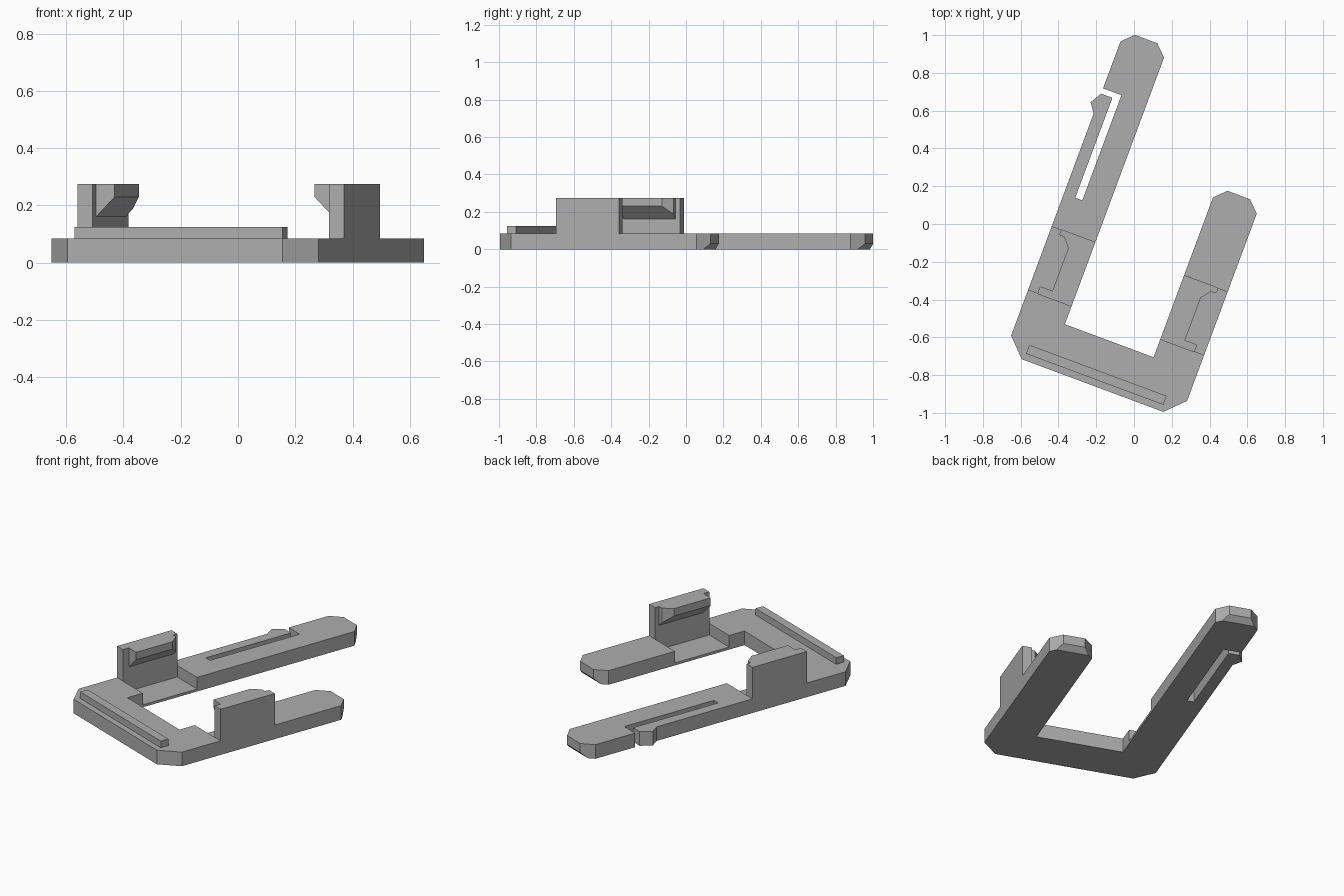
import bpy, bmesh, math
from mathutils import Matrix, Vector

cube = bpy.data.objects.get("Cube")
if cube:
    bpy.data.objects.remove(cube)

# One plain grey for every part
grey = bpy.data.materials.new("plain grey")
grey.use_nodes = True
COLOUR = (0.42, 0.42, 0.42, 1)
grey.diffuse_color = COLOUR
grey.node_tree.nodes["Principled BSDF"].inputs["Base Color"].default_value = COLOUR

TURN = Matrix.Rotation(math.radians(-20.4), 4, 'Z')  # whole bracket is turned
MIRROR_U = 0.093            # centre line between the two arms
THICK, TOP, FLOOR = 0.085, 0.275, 0.015
POCKET = (-0.523, -0.163)   # span of the thin floor along the arms


def finish(name, bm):
    bmesh.ops.dissolve_limit(bm, angle_limit=0.002, verts=bm.verts, edges=bm.edges)
    bmesh.ops.recalc_face_normals(bm, faces=bm.faces)
    bm.transform(TURN)
    mesh = bpy.data.meshes.new(name)
    bm.to_mesh(mesh)
    bm.free()
    mesh.materials.append(grey)
    obj = bpy.data.objects.new(name, mesh)
    bpy.context.collection.objects.link(obj)
    return obj


def loft(loops):
    """Closed solid through matching loops of points."""
    bm = bmesh.new()
    rings = [[bm.verts.new(p) for p in loop] for loop in loops]
    n = len(rings[0])
    bm.faces.new(rings[0])
    bm.faces.new(rings[-1])
    for low, high in zip(rings, rings[1:]):
        for i in range(n):
            j = (i + 1) % n
            bm.faces.new((low[i], low[j], high[j], high[i]))
    return bm


def box(u, v, z):
    return loft([[(u[0], v[0], h), (u[1], v[0], h), (u[1], v[1], h), (u[0], v[1], h)]
                 for h in z])


# Base: two arms, cross bar, and a spring latch cut into the long arm
right_arm = [(0.59, -0.78), (0.59, 0.278), (0.53, 0.337), (0.403, 0.337),
             (0.343, 0.278), (0.343, -0.625)]
long_arm = [(-0.158, -0.625), (-0.158, 0.881), (-0.218, 0.94), (-0.344, 0.94),
            (-0.404, 0.881), (-0.404, 0.616)]
latch = [(-0.30, 0.616), (-0.30, 0.022), (-0.34, 0.022), (-0.34, 0.586),
         (-0.404, 0.586), (-0.44, 0.524), (-0.404, 0.473)]
front = [(-0.404, -0.78), (-0.308, -0.878), (0.492, -0.878)]
outline = front + right_arm + long_arm + latch


def undercut(p):
    """Pull the end edge of each arm back along its corner facets."""
    for end, mid in ((0.94, -0.281), (0.337, 0.4665)):
        if p[1] == end:
            return (p[0] + math.copysign(0.03, p[0] - mid), end - 0.03, 0)
    return (*p, 0)


base = finish("base_frame", loft([[undercut(p) for p in outline],
                                  [(*p, 0.03) for p in outline],
                                  [(*p, THICK) for p in outline]]))

# Thin-floored pockets beside the clip walls
for u in ((-0.6, -0.1), (0.3, 0.8)):
    cutter = finish("pocket_cutter", box(u, POCKET, (FLOOR, 0.4)))
    cutter.hide_render = True
    mod = base.modifiers.new("pocket", 'BOOLEAN')
    mod.operation = 'DIFFERENCE'
    mod.solver = 'EXACT'
    mod.object = cutter
    bpy.context.view_layer.objects.active = base
    bpy.ops.object.modifier_apply(modifier=mod.name)
    bpy.data.objects.remove(cutter)


def mirrored(bm, flip):
    if flip:
        for v in bm.verts:
            v.co.x = 2 * MIRROR_U - v.co.x
    return bm


# Clip walls with inward hooks, a sloped underside and one clipped corner
for side, flip in (("right", False), ("left", True)):
    finish(side + "_clip_wall",
           mirrored(box((-0.404, -0.348), POCKET, (0, TOP)), flip))
    hook = loft([[(u, v, z) for u, z in ((-0.349, TOP), (-0.279, TOP),
                                         (-0.279, 0.23), (-0.349, 0.16))]
                 for v in (-0.485, -0.19)])
    cut = bmesh.ops.bisect_plane(hook, geom=hook.verts[:] + hook.edges[:] + hook.faces[:],
                                 plane_co=Vector((-0.279, -0.242, 0)),
                                 plane_no=Vector((0.052, 0.042, 0)), clear_outer=True)
    rim = [e for e in cut["geom_cut"] if isinstance(e, bmesh.types.BMEdge)]
    bmesh.ops.holes_fill(hook, edges=rim)
    finish(side + "_clip_hook", mirrored(hook, flip))

# Raised rail along the cross bar
finish("front_rail", box((-0.296, 0.479), (-0.843, -0.793), (THICK - 0.01, 0.125)))
